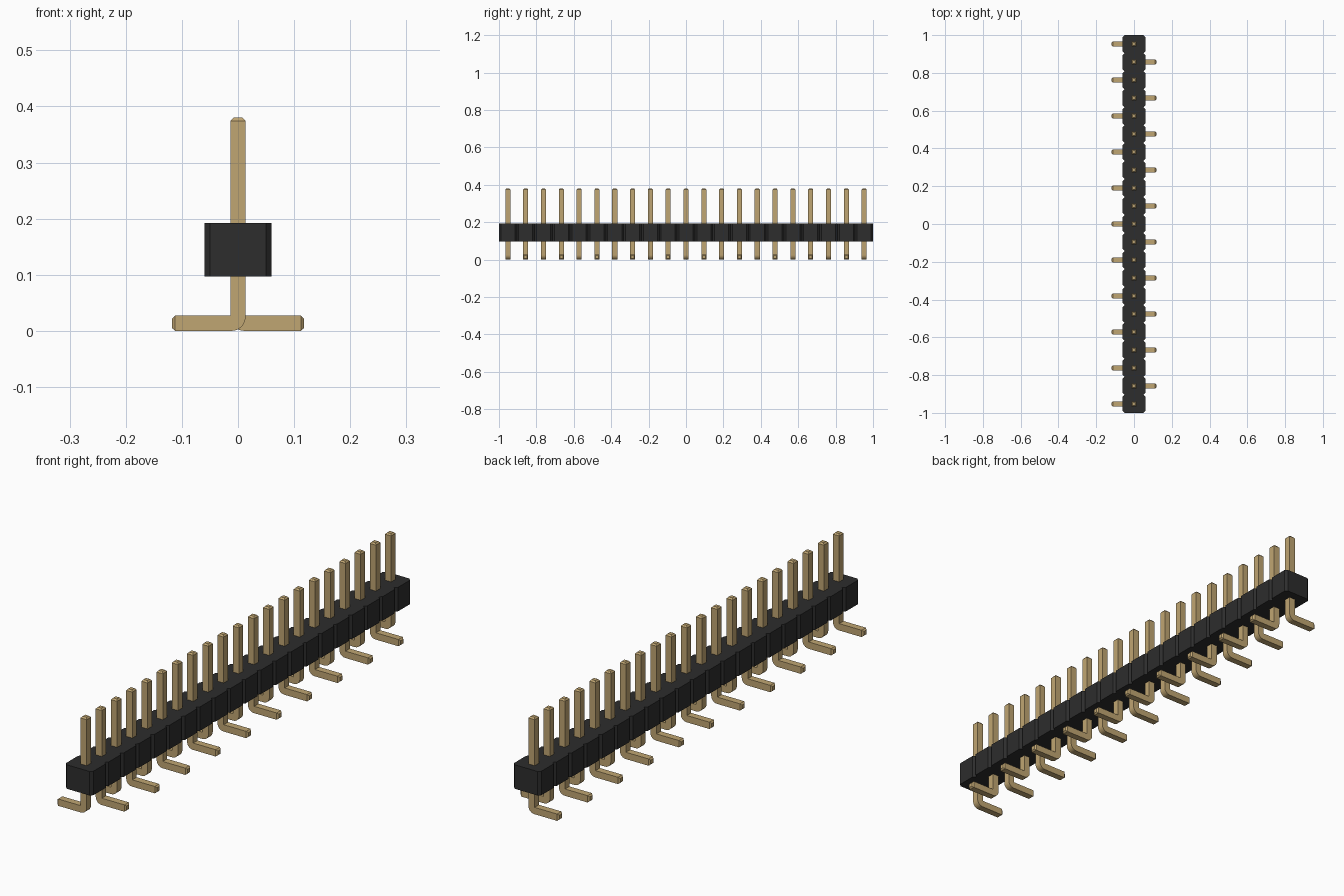
import bpy, bmesh
from math import pi, sin, cos, radians
from mathutils import Vector

if "Cube" in bpy.data.objects:
    bpy.data.objects.remove(bpy.data.objects["Cube"])

COUNT = 21
PITCH = 2 / COUNT
HALF_PIN = 0.0135
FOOT_TOP = 0.027
TIP = 0.006


def material(name, color):
    mat = bpy.data.materials.new(name)
    mat.use_nodes = True
    mat.diffuse_color = (*color, 1)
    mat.node_tree.nodes["Principled BSDF"].inputs["Base Color"].default_value = (*color, 1)
    return mat


def make_mesh(name, bm, mat):
    bmesh.ops.recalc_face_normals(bm, faces=bm.faces)
    mesh = bpy.data.meshes.new(name)
    bm.to_mesh(mesh)
    bm.free()
    mesh.materials.append(mat)
    return mesh


def add_object(name, mesh):
    obj = bpy.data.objects.new(name, mesh)
    bpy.context.collection.objects.link(obj)
    return obj


def prism(points, offset):
    """Closed outline pushed along an offset vector."""
    bm = bmesh.new()
    face = bm.faces.new([bm.verts.new(p) for p in points])
    res = bmesh.ops.extrude_face_region(bm, geom=[face], use_keep_orig=True)
    verts = [v for v in res["geom"] if isinstance(v, bmesh.types.BMVert)]
    bmesh.ops.translate(bm, verts=verts, vec=offset)
    bmesh.ops.recalc_face_normals(bm, faces=bm.faces)
    return bm


black = material("black plastic", (0.026, 0.026, 0.026))
gold = material("dull gold", (0.53, 0.38, 0.17))

# Housing: one chamfered block per pin, joined in a single outline
half_x, chamfer, bottom, top = 0.06, 0.01, 0.097, 0.192
side = []
for i in range(COUNT):
    y = -1 + i * PITCH
    if i == 0:
        side.append((half_x - chamfer, y))
    side += [(half_x, y + chamfer), (half_x, y + PITCH - chamfer),
             (half_x - chamfer, y + PITCH)]
outline = side + [(-x, y) for x, y in reversed(side)]
bm = prism([(x, y, bottom) for x, y in outline], Vector((0, 0, top - bottom)))
add_object("housing", make_mesh("housing", bm, black))

# Pin: L-shaped profile with a rounded outer bend, foot toward -x
radius, foot_end, pin_top = 0.025, 0.118, 0.38
center_x = HALF_PIN - radius
profile = [(-HALF_PIN, pin_top - TIP), (-HALF_PIN, FOOT_TOP),
           (TIP - foot_end, FOOT_TOP), (TIP - foot_end, 0)]
for k in range(7):
    a = -pi / 2 + k * pi / 12
    profile.append((center_x + radius * cos(a), radius + radius * sin(a)))
profile.append((HALF_PIN, pin_top - TIP))
bm = prism([(x, -HALF_PIN, z) for x, z in profile], Vector((0, 2 * HALF_PIN, 0)))

# Tapered tips on both ends
for axis in (Vector((0, 0, 1)), Vector((-1, 0, 0))):
    face = max((f for f in bm.faces if f.normal.dot(axis) > 0.99),
               key=lambda f: f.calc_center_median().dot(axis))
    mid = face.calc_center_median()
    tip = bmesh.ops.extrude_discrete_faces(bm, faces=[face])["faces"][0]
    for v in tip.verts:
        v.co = mid + (v.co - mid) * 0.6 + axis * TIP
pin_mesh = make_mesh("pin", bm, gold)

# Row of pins with feet alternating sides
for i in range(COUNT):
    pin = add_object(f"pin_{i + 1}", pin_mesh)
    pin.location.y = -1 + (i + 0.5) * PITCH
    pin.rotation_euler.z = pi * (i % 2)

# Smooth only the rounded bend (shared by every pin)
bpy.ops.object.select_all(action="DESELECT")
pin.select_set(True)
bpy.context.view_layer.objects.active = pin
bpy.ops.object.shade_smooth_by_angle(angle=radians(30))
